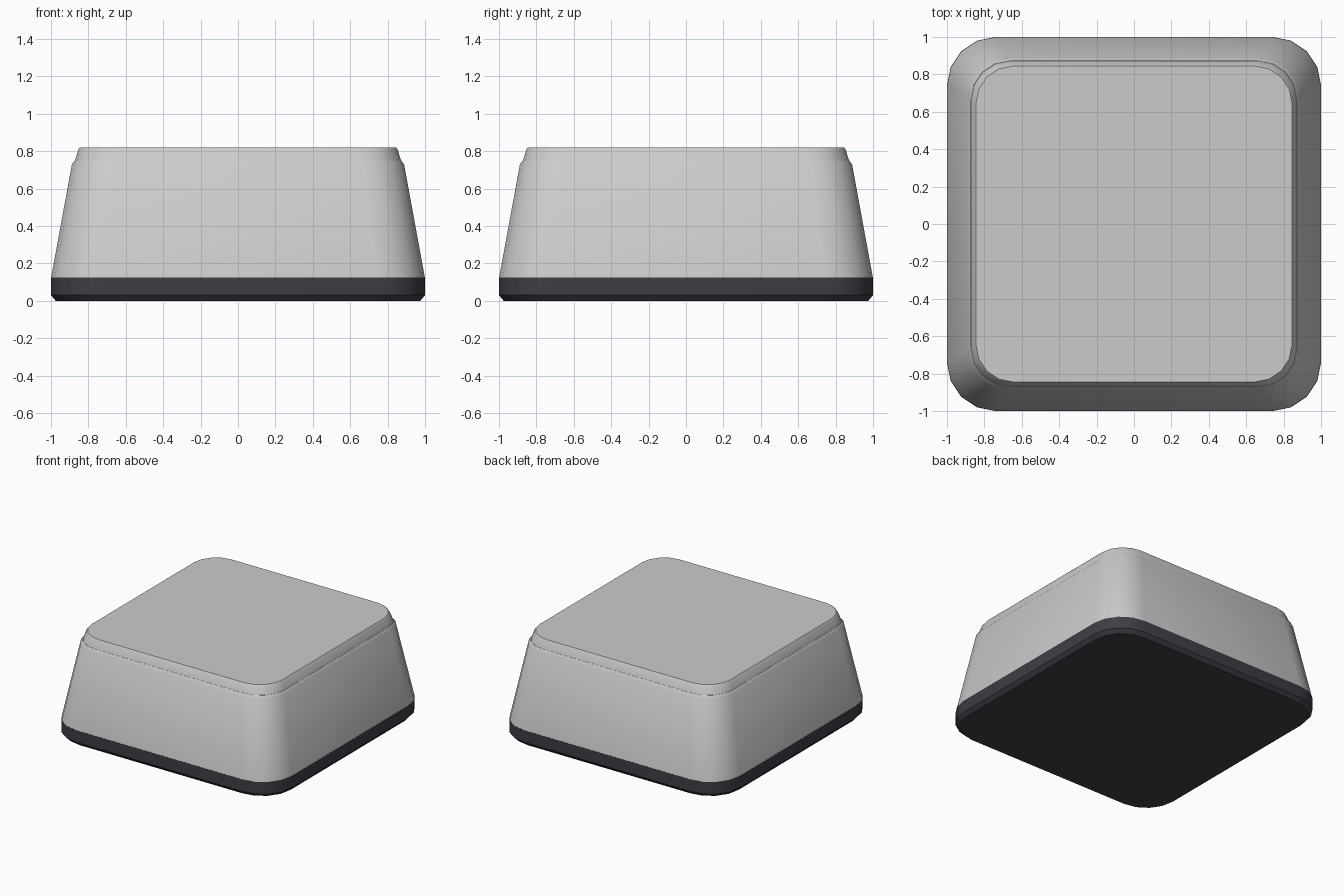
import bpy, bmesh, math

if "Cube" in bpy.data.objects:
    bpy.data.objects.remove(bpy.data.objects["Cube"])

CORNER_STEPS = 4


def outline(half, radius):
    """Points of a rounded square, counter-clockwise."""
    c = half - radius
    pts = []
    for q, (sx, sy) in enumerate(((1, 1), (-1, 1), (-1, -1), (1, -1))):
        for i in range(CORNER_STEPS + 1):
            a = math.pi / 2 * (q + i / CORNER_STEPS)
            pts.append((sx * c + radius * math.cos(a), sy * c + radius * math.sin(a)))
    return pts


def rounded_block(name, rings, material=None):
    """Loft rounded squares given as (half width, corner radius, z)."""
    bm = bmesh.new()
    loops = [[bm.verts.new((x, y, z)) for x, y in outline(h, r)] for h, r, z in rings]
    n = len(loops[0])
    for low, high in zip(loops, loops[1:]):
        for i in range(n):
            j = (i + 1) % n
            bm.faces.new((low[i], low[j], high[j], high[i]))
    bm.faces.new(loops[0][::-1])
    bm.faces.new(loops[-1])
    mesh = bpy.data.meshes.new(name)
    bm.to_mesh(mesh)
    bm.free()
    obj = bpy.data.objects.new(name, mesh)
    bpy.context.collection.objects.link(obj)
    if material:
        mesh.materials.append(material)
    bpy.ops.object.select_all(action='DESELECT')
    obj.select_set(True)
    bpy.context.view_layer.objects.active = obj
    bpy.ops.object.shade_smooth_by_angle(angle=math.radians(30))
    return obj


dark = bpy.data.materials.new("dark_base")
dark.diffuse_color = (0.05, 0.047, 0.06, 1)
dark.use_nodes = True
dark.node_tree.nodes["Principled BSDF"].inputs["Base Color"].default_value = dark.diffuse_color

# Dark base band with a chamfered foot
rounded_block("base_band", [(0.975, 0.25, 0.0), (1.0, 0.26, 0.03), (1.0, 0.26, 0.125)], dark)

# Tapered body with a small shoulder at the top
rounded_block("tapered_body", [(0.999, 0.26, 0.125), (0.888, 0.22, 0.73), (0.873, 0.21, 0.75)])

# Inset top plate with a softened rim
rounded_block("top_plate", [(0.873, 0.21, 0.745), (0.853, 0.205, 0.81), (0.845, 0.2, 0.82)])
